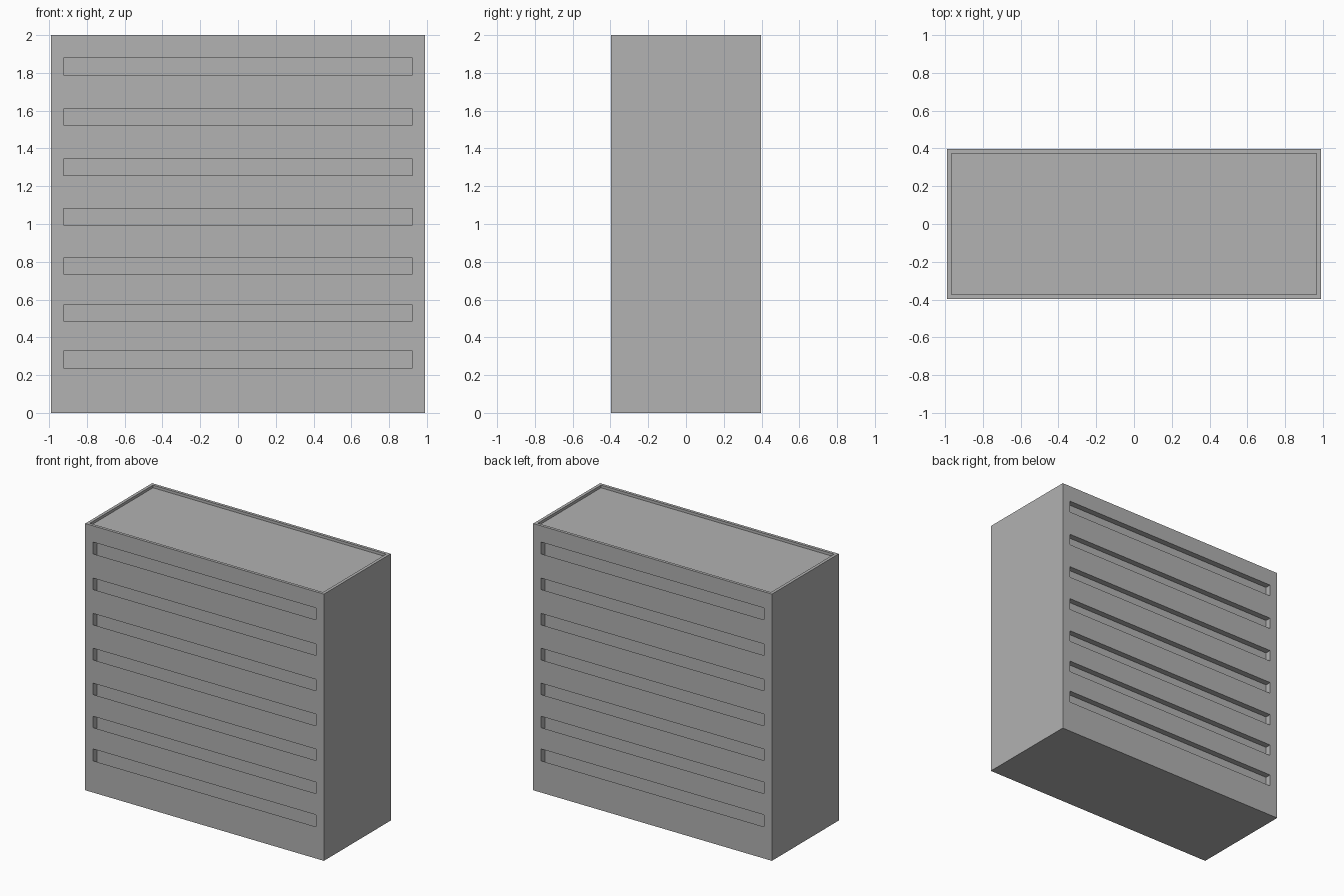
import bpy, bmesh
from mathutils import Matrix, Vector

if "Cube" in bpy.data.objects:
    bpy.data.objects.remove(bpy.data.objects["Cube"])

HX, HY, H = 0.99, 0.396, 2.0      # half width, half depth, height
PX, DEPTH, LIP = 0.925, 0.045, 0.09
SLOTS = [(1.79, 1.878), (1.523, 1.608), (1.258, 1.343), (0.995, 1.082),
         (0.735, 0.82), (0.487, 0.572), (0.238, 0.327)]

grey = bpy.data.materials.new("dark_grey")
grey.diffuse_color = (0.445, 0.445, 0.445, 1)
grey.use_nodes = True
grey.node_tree.nodes["Principled BSDF"].inputs["Base Color"].default_value = grey.diffuse_color


def add_box(bm, lo, hi):
    lo, hi = Vector(lo), Vector(hi)
    m = Matrix.Translation((lo + hi) / 2) @ Matrix.Diagonal((*(hi - lo), 1))
    bmesh.ops.create_cube(bm, size=1, matrix=m)


def make(name, bm):
    me = bpy.data.meshes.new(name)
    bm.to_mesh(me)
    bm.free()
    me.materials.append(grey)
    ob = bpy.data.objects.new(name, me)
    bpy.context.collection.objects.link(ob)
    return ob


# cabinet body
bm = bmesh.new()
add_box(bm, (-HX, -HY, 0), (HX, HY, H))
body = make("cabinet_body", bm)

# cutters: shallow tray in the top, finger pockets on front and back
bm = bmesh.new()
add_box(bm, (-HX + 0.023, -HY + 0.022, H - 0.02), (HX - 0.023, HY - 0.022, H + 0.1))
for z0, z1 in SLOTS:
    add_box(bm, (-PX, -HY - 0.1, z0 - LIP), (PX, -HY + DEPTH, z1))
    add_box(bm, (-PX, HY - DEPTH, z0 - LIP), (PX, HY + 0.1, z1))
cutter = make("pocket_cutter", bm)
cutter.hide_render = True

mod = body.modifiers.new("pockets", 'BOOLEAN')
mod.operation = 'DIFFERENCE'
mod.solver = 'EXACT'
mod.object = cutter
bpy.context.view_layer.objects.active = body
bpy.ops.object.modifier_apply(modifier=mod.name)
bpy.data.objects.remove(cutter)

# thin flush lips covering the lower half of each pocket
for name, s in (("front_pull_lips", 1), ("back_pull_lips", -1)):
    bm = bmesh.new()
    for z0, z1 in SLOTS:
        bm.faces.new([bm.verts.new(p) for p in (
            (-PX * s, -HY * s, z0 - LIP), (PX * s, -HY * s, z0 - LIP),
            (PX * s, -HY * s, z0), (-PX * s, -HY * s, z0))])
    make(name, bm)
